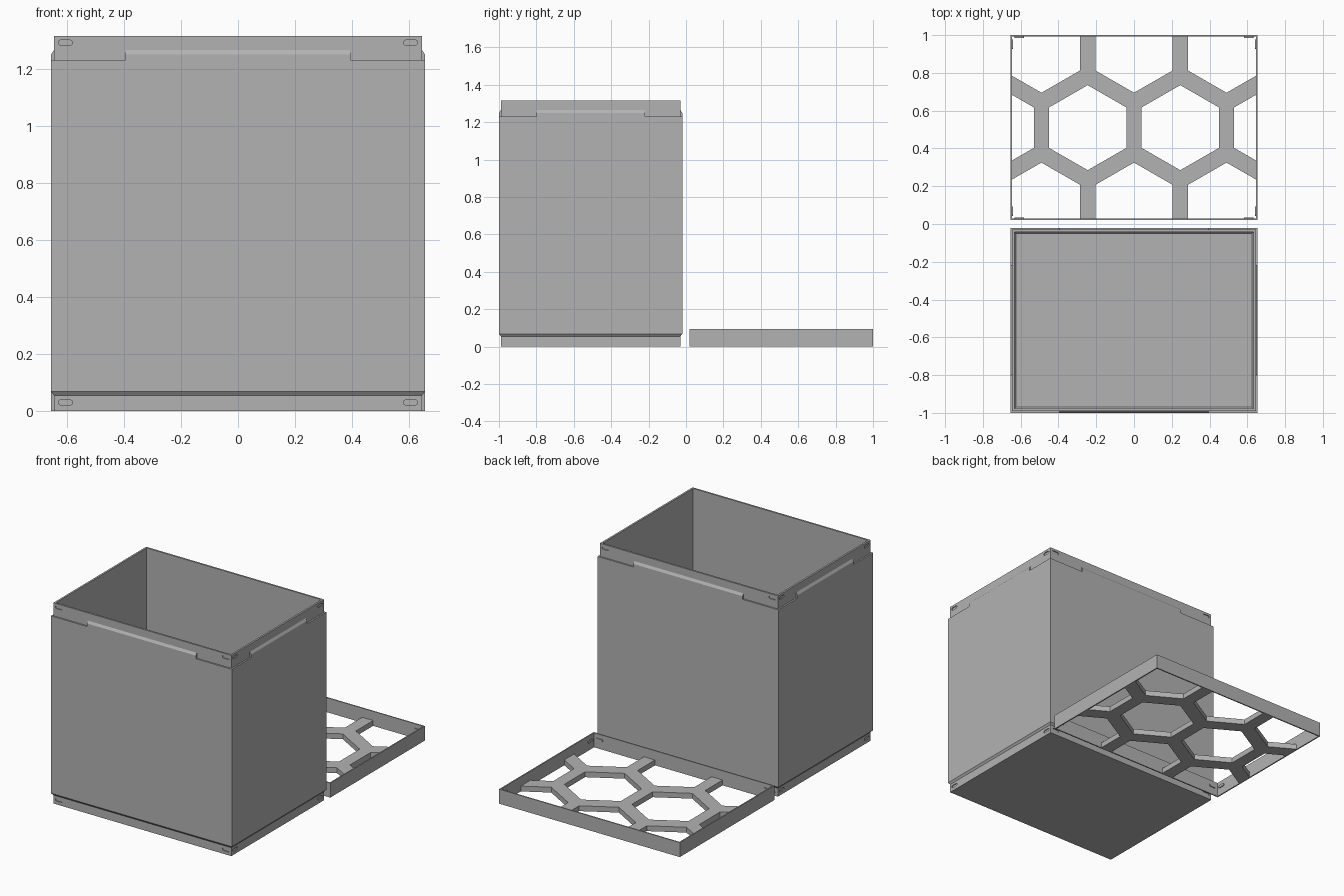
import bpy, bmesh, math
from mathutils import Matrix, Vector

cube = bpy.data.objects.get("Cube")
if cube:
    bpy.data.objects.remove(cube, do_unlink=True)

grey = bpy.data.materials.new("plain grey")
grey.use_nodes = True
grey.diffuse_color = (0.45, 0.45, 0.45, 1)
grey.node_tree.nodes["Principled BSDF"].inputs["Base Color"].default_value = grey.diffuse_color

BOX_Y, LID_Y = -0.51, 0.51          # centres of the box and the lid
OUT = Vector((0.655, 0.49))         # half size of the outer walls
LIP = Vector((0.645, 0.48))         # half size of the stepped-in lips
LID_IN = Vector((0.647, 0.482))     # half size of the lid opening


def finish(name, bm):
    bmesh.ops.recalc_face_normals(bm, faces=bm.faces)
    mesh = bpy.data.meshes.new(name)
    bm.to_mesh(mesh)
    bm.free()
    mesh.materials.append(grey)
    obj = bpy.data.objects.new(name, mesh)
    bpy.context.collection.objects.link(obj)
    return obj


def shell(name, y, levels, closed=False):
    """Rectangular rings (half size, z) joined in order, then capped or looped."""
    bm = bmesh.new()
    rings = [[bm.verts.new((sx * h[0], y + sy * h[1], z))
              for sx, sy in ((-1, -1), (1, -1), (1, 1), (-1, 1))] for h, z in levels]
    pairs = list(zip(rings, rings[1:]))
    if closed:
        pairs.append((rings[-1], rings[0]))
    else:
        bm.faces.new(rings[0])
        bm.faces.new(rings[-1])
    for a, b in pairs:
        for i in range(4):
            j = (i + 1) % 4
            bm.faces.new((a[i], a[j], b[j], b[i]))
    return finish(name, bm)


def loft(bm, frame, near, far, depth):
    """Solid between two outlines, placed by a frame."""
    a = [bm.verts.new(frame @ Vector((x, y, 0))) for x, y in near]
    b = [bm.verts.new(frame @ Vector((x, y, depth))) for x, y in far]
    bm.faces.new(a)
    bm.faces.new(b)
    for i in range(len(a)):
        j = (i + 1) % len(a)
        bm.faces.new((a[i], a[j], b[j], b[i]))


def sides(y, half, inset=0.0):
    """Frame and half length of each wall: x along it, y up, z outward."""
    for k in range(4):
        dist, length = (half[1], half[0]) if k % 2 == 0 else (half[0], half[1])
        frame = (Matrix.Translation((0, y, 0)) @ Matrix.Rotation(k * math.pi / 2, 4, 'Z')
                 @ Matrix.Rotation(math.pi / 2, 4, 'X') @ Matrix.Translation((0, 0, dist - inset)))
        yield frame, length, k


def capsules(bm, y, half, inset, depth, heights):
    """Round-ended shapes near both ends of every wall."""
    r, straight = 0.009, 0.016
    for frame, length, _ in sides(y, half, inset):
        for z in heights:
            for s in (-1, 1):
                pts = []
                for i in range(12):
                    a = math.pi * (i + 0.5) / 6
                    end = math.copysign(straight, math.cos(a))
                    pts.append((s * (LIP_OFFSET(length)) + end + r * math.cos(a), z + r * math.sin(a)))
                loft(bm, frame, pts, pts, depth)


def LIP_OFFSET(length):
    return length - 0.04


def cut(target, cutter):
    cutter.hide_render = True
    mod = target.modifiers.new("cut", 'BOOLEAN')
    mod.operation = 'DIFFERENCE'
    mod.solver = 'EXACT'
    mod.object = cutter
    bpy.context.view_layer.objects.active = target
    bpy.ops.object.modifier_apply(modifier=mod.name)
    bpy.data.objects.remove(cutter, do_unlink=True)


# Open box with a stepped lip at the top and bottom
inner = Vector((0.633, 0.468))
box = shell("box_body", BOX_Y, [
    (LIP, 0), (LIP, 0.055), (OUT, 0.068), (OUT, 1.23), (LIP, 1.23), (LIP, 1.315),
    (inner, 1.315), (inner, 0.03), (inner - Vector((0.008, 0.008)), 0.02)])

# Latch recesses in both lips
bm = bmesh.new()
capsules(bm, BOX_Y, LIP, 0.006, 0.02, (0.03, 1.291))
cut(box, finish("recess_cutter", bm))

# Raised bevelled stops in the middle of each wall
bm = bmesh.new()
for frame, length, k in sides(BOX_Y, LIP):
    w = 0.395 if k % 2 == 0 else 0.29
    outline = lambda top: [(-w, 1.23), (w, 1.23), (w, top), (-w, top)]
    loft(bm, frame, outline(1.265), outline(1.25), OUT.x - LIP.x)
finish("lid_stops", bm)

# Lid rim
shell("lid_rim", LID_Y, [(OUT, 0), (OUT, 0.095), (LID_IN, 0.095), (LID_IN, 0)], closed=True)

# Lid lattice: a plate with rows of hexagonal openings
lattice = shell("lid_lattice", LID_Y, [(LID_IN, 0), (LID_IN, 0.035)])
hexagon = [(0, 0.225), (-0.205, 0.107), (-0.205, -0.107),
           (0, -0.225), (0.205, -0.107), (0.205, 0.107)]
bm = bmesh.new()
pitch = 0.245
for row in (-1, 0, 1):
    for col in ((-3, -1, 1, 3) if row == 0 else (-2, 0, 2)):
        place = Matrix.Translation((col * pitch, LID_Y + row * 0.41, -0.05))
        loft(bm, place, hexagon, hexagon, 0.15)
cut(lattice, finish("hexagon_cutter", bm))

# Latch bumps inside the lid rim
bm = bmesh.new()
capsules(bm, LID_Y, LID_IN, 0.006, 0.008, (0.058,))
finish("lid_latches", bm)
